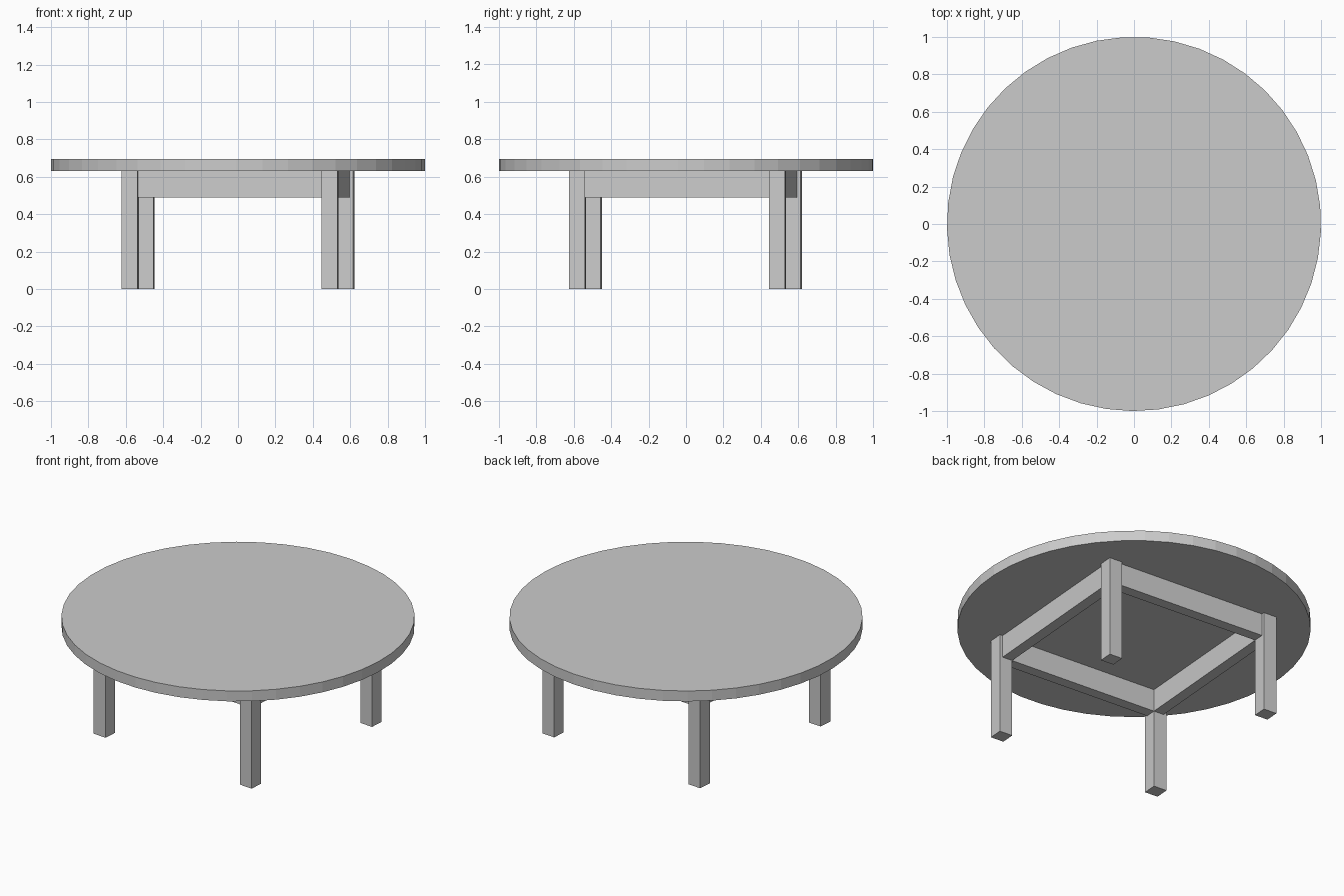
import bpy
from math import radians, pi
from mathutils import Matrix, Vector

cube = bpy.data.objects.get("Cube")
if cube:
    bpy.data.objects.remove(cube, do_unlink=True)

# Single plain grey finish
grey = bpy.data.materials.new("plain_grey")
grey.use_nodes = True
colour = (0.6, 0.6, 0.6, 1.0)
grey.diffuse_color = colour
grey.node_tree.nodes["Principled BSDF"].inputs["Base Color"].default_value = colour

TURN = radians(-4.5)      # the whole table is turned slightly
TOP_Z, UNDER_Z, APRON_Z = 0.695, 0.63, 0.49
LEG_IN, LEG_OUT, APRON_OUT = 0.493, 0.579, 0.56
OFFSET_Y = -0.003


def add_box(name, low, high, angle):
    """Box between two corners, turned about the table's axis."""
    low, high = Vector(low), Vector(high)
    bpy.ops.mesh.primitive_cube_add(size=1)
    obj = bpy.context.object
    obj.name = name
    obj.data.transform(Matrix.Translation((low + high) / 2)
                       @ Matrix.Diagonal((*(high - low), 1)))
    obj.rotation_euler.z = angle
    obj.location.y = OFFSET_Y
    obj.data.materials.append(grey)


# Round top with a faceted rim
bpy.ops.mesh.primitive_cylinder_add(vertices=45, radius=1, depth=TOP_Z - UNDER_Z,
                                    location=(0, 0, (TOP_Z + UNDER_Z) / 2),
                                    rotation=(0, 0, TURN))
top = bpy.context.object
top.name = "table_top"
top.data.materials.append(grey)

# Four square legs, joined by four aprons set in from the legs' outer faces
corners = ("front_right", "front_left", "back_left", "back_right")
sides = ("front", "left", "back", "right")
for i in range(4):
    angle = TURN + i * pi / 2
    add_box(corners[i] + "_leg", (-LEG_OUT, -LEG_OUT, 0), (-LEG_IN, -LEG_IN, UNDER_Z), angle)
    add_box(sides[i] + "_apron", (-LEG_IN, -APRON_OUT, APRON_Z), (LEG_IN, -LEG_IN, UNDER_Z), angle)
